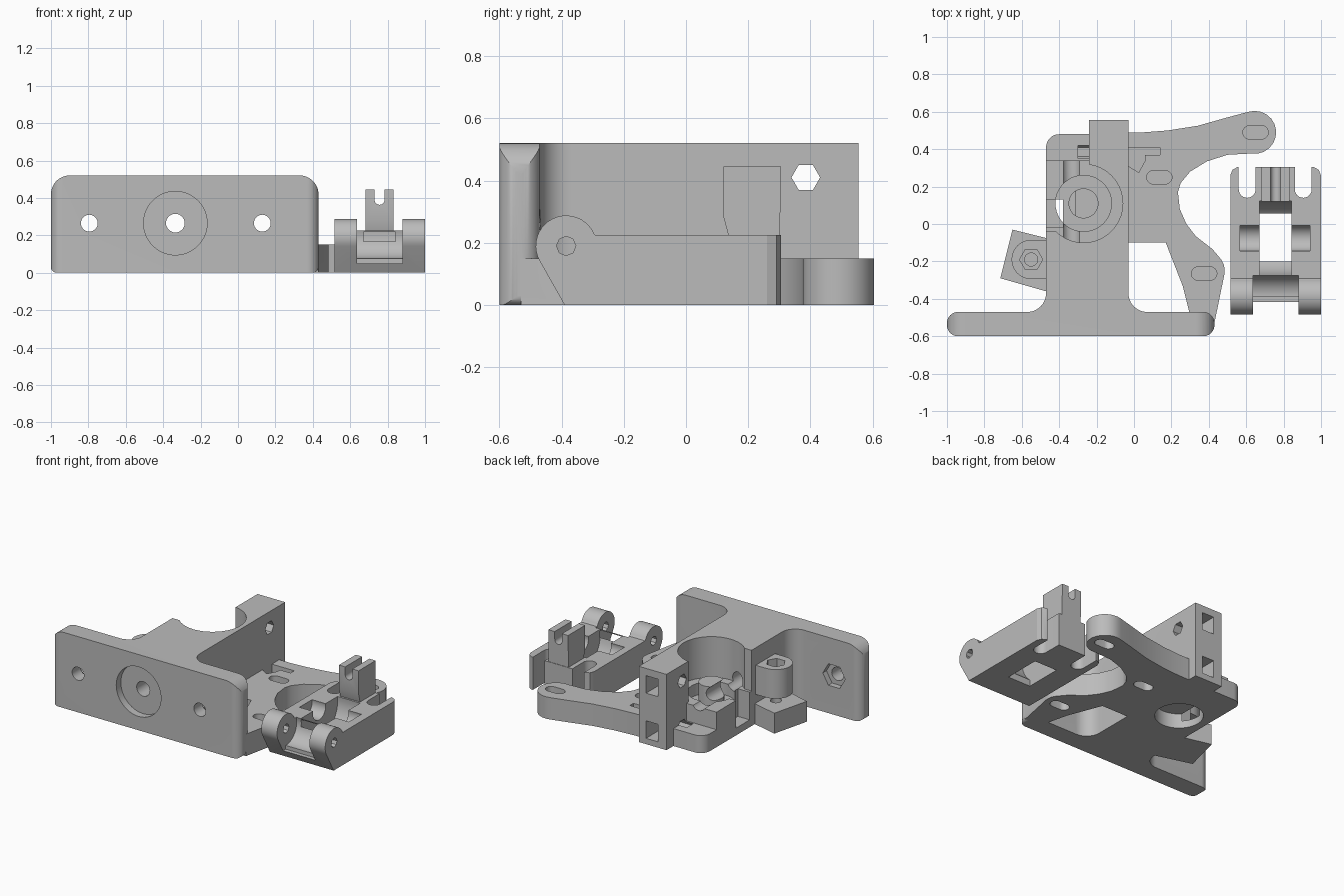
import bpy, bmesh, math
from math import cos, sin, pi, radians

if "Cube" in bpy.data.objects:
    bpy.data.objects.remove(bpy.data.objects["Cube"])

grey = bpy.data.materials.new("plain_grey")
grey.use_nodes = True
grey.diffuse_color = (0.5, 0.5, 0.5, 1)
grey.node_tree.nodes["Principled BSDF"].inputs["Base Color"].default_value = (0.5, 0.5, 0.5, 1)


def arc(cx, cy, r, a0, a1, n=12):
    return [(cx + r * cos(radians(a0 + (a1 - a0) * i / n)),
             cy + r * sin(radians(a0 + (a1 - a0) * i / n))) for i in range(n + 1)]


def circle(cx, cy, r, n=40):
    return [(cx + r * cos(2 * pi * i / n), cy + r * sin(2 * pi * i / n)) for i in range(n)]


def rect(x0, y0, x1, y1):
    return [(x0, y0), (x1, y0), (x1, y1), (x0, y1)]


def round_rect(x0, y0, x1, y1, r, low=None):
    low = low or r
    return (arc(x0 + low, y0 + low, low, 180, 270) + arc(x1 - low, y0 + low, low, 270, 360)
            + arc(x1 - r, y1 - r, r, 0, 90) + arc(x0 + r, y1 - r, r, 90, 180))


def slot(cx, cy, half, r):
    return arc(cx + half, cy, r, -90, 90) + arc(cx - half, cy, r, 90, 270)


def prism(name, pts, a, b, axis="z"):
    """Extrude a profile from a to b along an axis."""
    place = {"z": lambda u, v, w: (u, v, w), "y": lambda u, v, w: (u, w, v),
             "x": lambda u, v, w: (w, u, v)}[axis]
    bm = bmesh.new()
    low, high = ([bm.verts.new(place(u, v, w)) for u, v in pts] for w in (a, b))
    bm.faces.new(low)
    bm.faces.new(high)
    for i in range(len(pts)):
        j = (i + 1) % len(pts)
        bm.faces.new((low[i], low[j], high[j], high[i]))
    bmesh.ops.recalc_face_normals(bm, faces=bm.faces)
    mesh = bpy.data.meshes.new(name)
    bm.to_mesh(mesh)
    bm.free()
    mesh.materials.append(grey)
    ob = bpy.data.objects.new(name, mesh)
    bpy.context.collection.objects.link(ob)
    return ob


def combine(target, tool, op):
    mod = target.modifiers.new(op.lower(), "BOOLEAN")
    mod.operation, mod.object, mod.solver = op, tool, "EXACT"
    bpy.context.view_layer.objects.active = target
    bpy.ops.object.modifier_apply(modifier=mod.name)
    bpy.data.objects.remove(tool)


def cut(target, pts, a, b, axis="z"):
    combine(target, prism("cutter", pts, a, b, axis), "DIFFERENCE")


def add(target, pts, a, b, axis="z"):
    combine(target, prism("piece", pts, a, b, axis), "UNION")


# Mounting plate with rounded ends
TOP = 0.52
body = prism("extruder_body", round_rect(-1, 0, 0.43, TOP, 0.1, 0.03), -0.6, -0.47, "y")
combine(body, prism("rounding", round_rect(-1, -0.6, 0.43, -0.47, 0.06), -1, 1), "INTERSECT")

# Main block, flared into the plate
add(body, [(-0.57, -0.5)] + arc(-0.57, -0.37, 0.1, 270, 360) + arc(-0.4, 0.41, 0.07, 180, 90)
    + [(-0.24, 0.48), (-0.24, 0.555), (-0.03, 0.555)] + arc(0.07, -0.37, 0.1, 180, 270)
    + [(0.07, -0.5)], 0, TOP)

# Open side of the block, with a low rear ledge
cut(body, rect(-0.6, -0.04, -0.24, 0.6), 0.24, 1)
cut(body, rect(-0.6, 0.34, -0.24, 0.6), 0.12, 1)
cut(body, rect(-0.6, -0.02, -0.38, 0.13), 0.05, 0.4)

# Gear chamber with central hub, and motor recess below
hub = (-0.27, 0.11)
cut(body, circle(*hub, 0.21), 0.24, 1)
cut(body, circle(*hub, 0.15), 0.16, 0.3)
add(body, circle(*hub, 0.08), 0.12, 0.31)
cut(body, circle(*hub, 0.15), -0.1, 0.1)

# Hinge lug and its tilted foot
add(body, arc(-0.55, -0.19, 0.105, 90, 270) + [(-0.44, -0.295), (-0.44, -0.085)], 0.2, 0.4)
add(body, [(-0.65, -0.03), (-0.715, -0.29), (-0.47, -0.36), (-0.4, -0.36), (-0.4, -0.09),
           (-0.47, -0.075)], 0, 0.14)
cut(body, circle(-0.55, -0.19, 0.062, 6), 0.34, 0.5)
cut(body, circle(-0.55, -0.19, 0.035, 24), 0.1, 0.5)

# Flat motor arm
add(body, [(-0.1, 0.49), (0.05, 0.49), (0.18, 0.5), (0.34, 0.525), (0.5, 0.57)]
    + arc(0.645, 0.49, 0.115, 110, -100)
    + [(0.5, 0.37), (0.39, 0.335), (0.3, 0.28), (0.25, 0.22), (0.235, 0.17), (0.245, 0.08),
       (0.28, 0), (0.33, -0.065), (0.42, -0.135)]
    + arc(0.38, -0.25, 0.105, 45, -10, 6)
    + [(0.43, -0.53), (0.3, -0.53), (0.295, -0.47), (0.26, -0.33), (0.17, -0.1), (-0.1, -0.1)],
    0, 0.15)
for x, y in ((0.65, 0.49), (0.135, 0.25), (0.375, -0.265)):
    cut(body, slot(x, y, 0.032, 0.036), 0.08, 0.3)
    cut(body, slot(x, y, 0.032, 0.036), -0.1, 0.07)
cut(body, [(-0.03, 0.41), (0.14, 0.41), (0.14, 0.37), (0.06, 0.37), (0.06, 0.34),
           (0.025, 0.275), (-0.03, 0.31)], 0.06, 0.3)

# Plate bores: front pocket, screw holes and rear nut traps
cut(body, circle(-0.335, 0.265, 0.17, 48), -0.7, -0.55, "y")
cut(body, circle(-0.335, 0.265, 0.05, 28), -0.7, 0.7, "y")
for x in (-0.795, 0.13):
    cut(body, circle(x, 0.265, 0.045, 28), -0.7, -0.3, "y")
    cut(body, circle(x, 0.265, 0.085, 6), -0.51, -0.3, "y")

# Tension screw holes and nut pockets in the rear tab
for z in (0.41, 0.1):
    cut(body, circle(0.385, z, 0.046, 6), -0.5 if z > 0.3 else -0.3, 0.1 if z > 0.3 else -0.05, "x")
    cut(body, rect(-0.175, z - 0.06, -0.085, z + 0.06), 0.34, 0.7, "y")

# Hinged idler: side profile with knuckles
MID = 0.757
idler = prism("idler", [(-0.39, 0), (0.305, 0), (0.305, 0.225), (-0.292, 0.225)]
              + arc(-0.385, 0.19, 0.098, 22, 210, 20), 0.515, 1.0, "x")
cut(idler, circle(-0.385, 0.19, 0.115), 0.635, 0.88, "x")
cut(idler, rect(-0.6, 0.05, -0.39, 0.4), 0.635, 0.88, "x")
cut(idler, circle(-0.385, 0.19, 0.031, 8), 0.4, 1.1, "x")

# Idler upright with a screw slot
add(idler, [(0.2, 0.1), (0.3, 0.1), (0.305, 0.445), (0.12, 0.445), (0.12, 0.285), (0.14, 0.21),
            (0.14, 0.1)], 0.682, 0.832, "x")
cut(idler, arc(MID, 0.39, 0.027, 180, 360) + [(MID + 0.027, 0.5), (MID - 0.027, 0.5)],
    0, 0.5, "y")

# Bearing window, axle seats and screw slots in the idler
cut(idler, rect(0.67, -0.2, 0.842, 0.055), -0.1, 0.4)
cut(idler, circle(-0.075, 0.2, 0.2), 0.67, 0.842, "x")
cut(idler, circle(-0.075, 0.21, 0.07), 0.567, 0.942, "x")
for x in (0.605, 0.905):
    cut(idler, arc(x, 0.185, 0.045, 180, 360) + [(x + 0.045, 0.5), (x - 0.045, 0.5)], -0.1, 0.4)
for side in (-1, 1):
    edge = MID + side * 0.2425
    cut(idler, [(edge + side * 0.05, 0.4), (edge + side * 0.05, 0.26), (edge, 0.26),
                (edge - side * 0.012, 0.29), (edge - side * 0.04, 0.305),
                (edge - side * 0.04, 0.4)], -0.1, 0.4)

# Smooth the curves and keep the edges crisp
for ob in (body, idler):
    bpy.ops.object.select_all(action="DESELECT")
    ob.select_set(True)
    bpy.context.view_layer.objects.active = ob
    bpy.ops.object.shade_smooth_by_angle(angle=radians(30))
